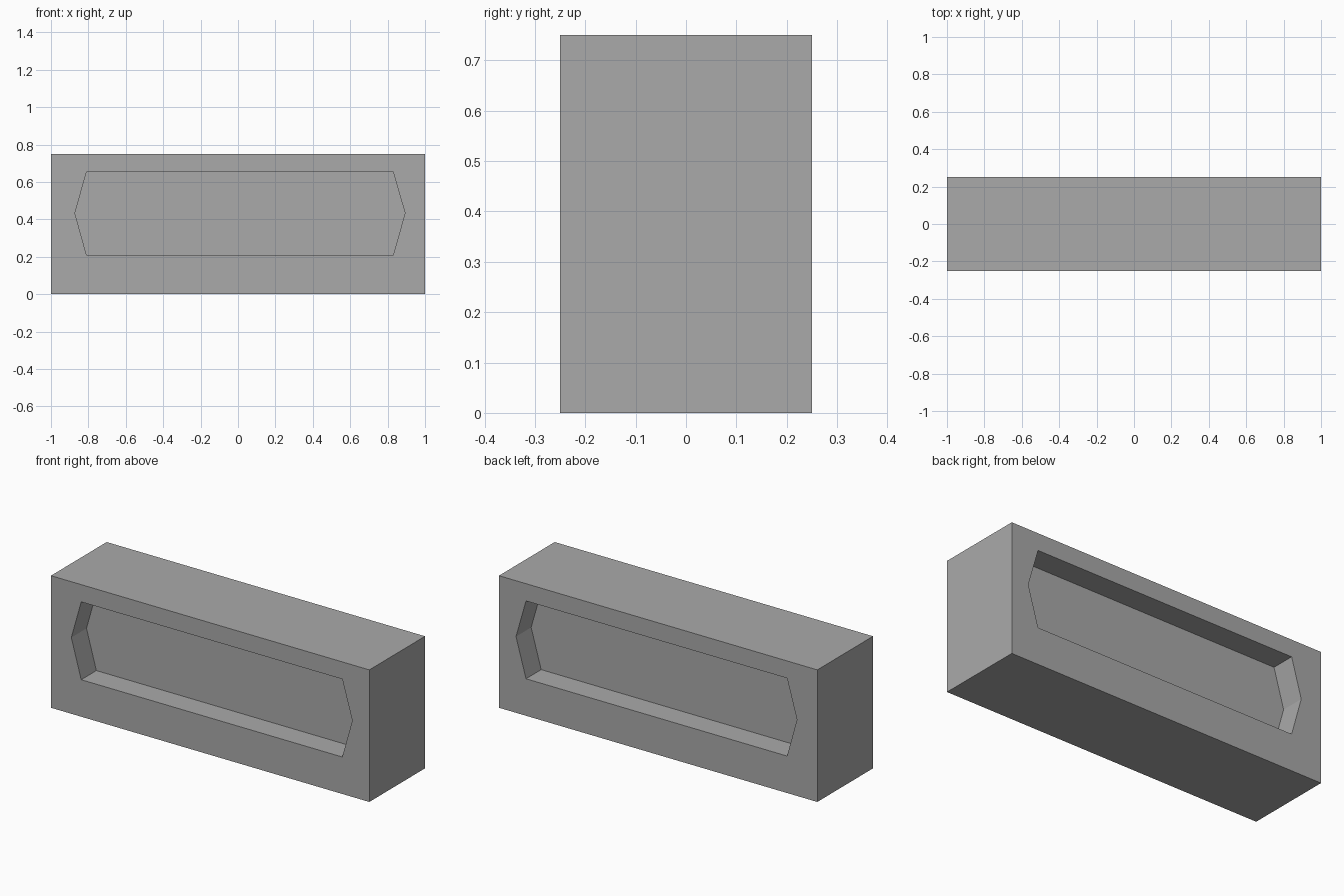
import bpy
import bmesh

# Remove the default object
cube = bpy.data.objects.get("Cube")
if cube:
    bpy.data.objects.remove(cube, do_unlink=True)

# Single flat colour
grey = bpy.data.materials.new("mid_grey")
grey.use_nodes = True
colour = (0.4, 0.4, 0.4, 1)
grey.diffuse_color = colour
grey.node_tree.nodes["Principled BSDF"].inputs["Base Color"].default_value = colour

WIDTH, DEPTH, HEIGHT = 2.0, 0.5, 0.75
RECESS_DEPTH = 0.136

# Recess outline in x and z: a long hexagon with pointed ends
OUTLINE = [(-0.81, 0.21), (0.83, 0.21), (0.893, 0.433),
           (0.83, 0.652), (-0.81, 0.652), (-0.872, 0.433)]


def add_object(name, bm):
    bmesh.ops.recalc_face_normals(bm, faces=bm.faces)
    mesh = bpy.data.meshes.new(name)
    bm.to_mesh(mesh)
    bm.free()
    mesh.materials.append(grey)
    obj = bpy.data.objects.new(name, mesh)
    bpy.context.scene.collection.objects.link(obj)
    return obj


def prism(bm, outline, y, length):
    """Extrude an x-z outline along y."""
    face = bm.faces.new([bm.verts.new((x, y, z)) for x, z in outline])
    result = bmesh.ops.extrude_face_region(bm, geom=[face])
    verts = [v for v in result["geom"] if isinstance(v, bmesh.types.BMVert)]
    bmesh.ops.translate(bm, verts=verts, vec=(0, length, 0))


# Brick body
bm = bmesh.new()
half = WIDTH / 2
prism(bm, [(-half, 0), (half, 0), (half, HEIGHT), (-half, HEIGHT)], -DEPTH / 2, DEPTH)
body = add_object("brick_body", bm)

# Matching recesses in the front and back
for name, side in (("front_recess_cutter", -1), ("back_recess_cutter", 1)):
    bm = bmesh.new()
    prism(bm, OUTLINE, side * (DEPTH / 2 - RECESS_DEPTH), side * (RECESS_DEPTH + 0.1))
    cutter = add_object(name, bm)
    cutter.hide_render = True
    cutter.hide_viewport = True
    cut = body.modifiers.new(name, "BOOLEAN")
    cut.operation = "DIFFERENCE"
    cut.solver = "EXACT"
    cut.object = cutter
